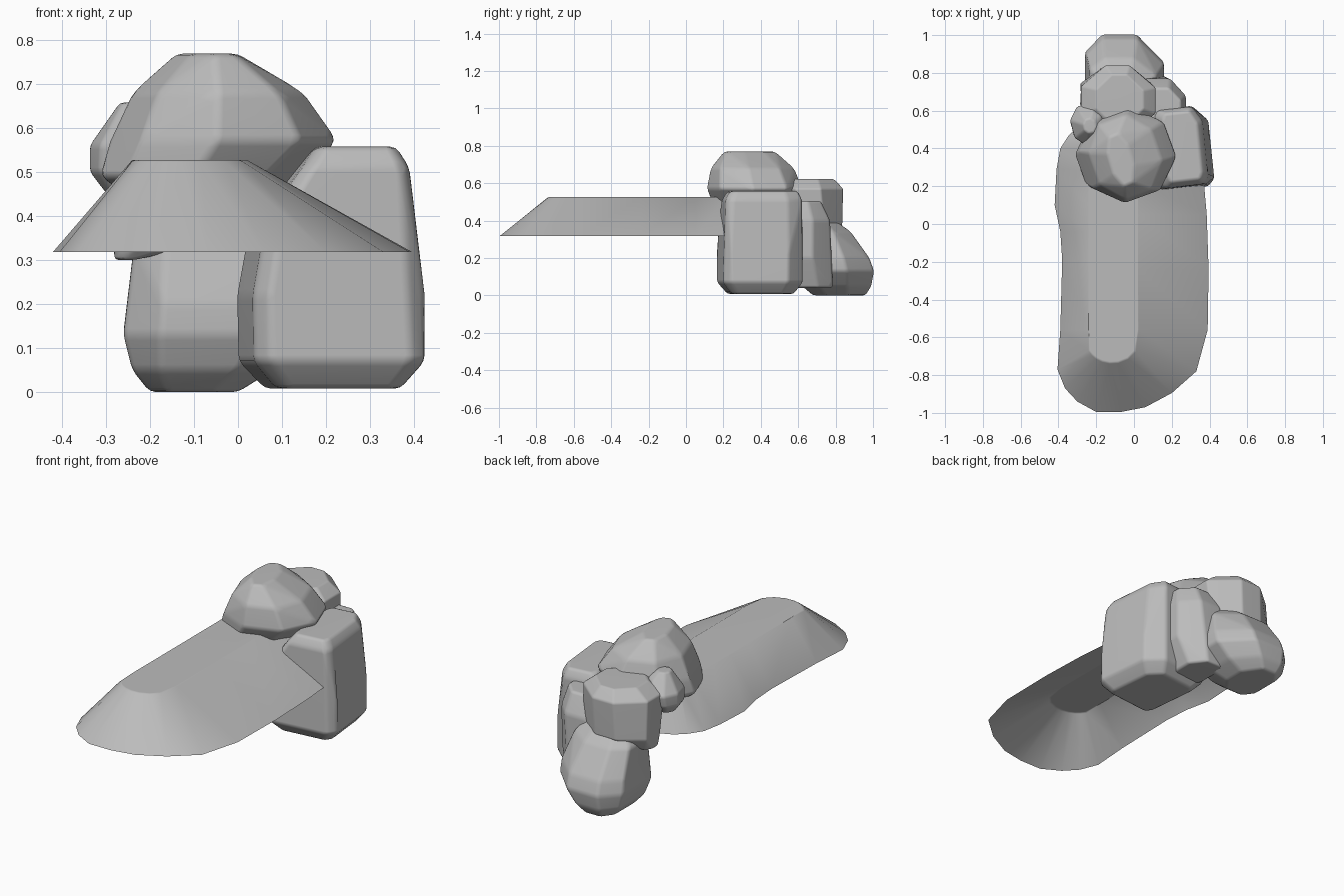
import bpy, bmesh, math
from mathutils import Vector, Matrix

cube = bpy.data.objects.get("Cube")
if cube:
    bpy.data.objects.remove(cube, do_unlink=True)


def make_material(name, color):
    mat = bpy.data.materials.new(name)
    mat.use_nodes = True
    mat.diffuse_color = color
    for node in mat.node_tree.nodes:
        if node.type == 'BSDF_PRINCIPLED':
            node.inputs["Base Color"].default_value = color
            node.inputs["Roughness"].default_value = 0.8
    return mat


GREY = make_material("stone_grey", (0.5, 0.5, 0.5, 1.0))


def finish(bm, name):
    """Turn a bmesh into a smooth shaded object whose broad planes stay flat."""
    bmesh.ops.recalc_face_normals(bm, faces=bm.faces)
    for face in bm.faces:
        face.smooth = True
    mesh = bpy.data.meshes.new(name)
    bm.to_mesh(mesh)
    bm.free()
    mesh.set_sharp_from_angle(angle=math.radians(60))
    mesh.materials.append(GREY)
    obj = bpy.data.objects.new(name, mesh)
    bpy.context.scene.collection.objects.link(obj)
    obj.modifiers.new("flat_planes", 'WEIGHTED_NORMAL').keep_sharp = True


def outline(x0, x1, y0, y1, cuts, yaw):
    """Corner-cut rectangle, turned by yaw and fitted to its bounds."""
    turn = Matrix.Rotation(math.radians(yaw), 2)
    half = Vector(((x1 - x0) / 2, (y1 - y0) / 2))
    corners = [(-1, -1), (1, -1), (1, 1), (-1, 1)]
    points = []
    for (sx, sy), cut in zip(corners, cuts):
        for px, py in ((sx, sy * (1 - 2 * cut)), (sx * (1 - 2 * cut), sy)):
            points.append(turn @ Vector((px * half.x, py * half.y)))
    fit_x = half.x / max(abs(p.x) for p in points)
    fit_y = half.y / max(abs(p.y) for p in points)
    return [((x0 + x1) / 2 + p.x * fit_x, (y0 + y1) / 2 + p.y * fit_y) for p in points]


def rock(name, levels, cuts, yaw=0, bevel=0.014):
    """Softly beveled hull of stacked outlines (z, x0, x1, y0, y1).
    Cuts go front right, front left, back left, back right."""
    bm = bmesh.new()
    for z, *bounds in levels:
        for x, y in outline(*bounds, cuts, yaw):
            bm.verts.new((x, y, z))
    hull = bmesh.ops.convex_hull(bm, input=bm.verts)
    loose = {g for g in hull["geom_interior"] + hull["geom_unused"]
             if isinstance(g, bmesh.types.BMVert)}
    bmesh.ops.delete(bm, geom=list(loose), context='VERTS')
    # Merge nearly flat facets into broad planes
    bmesh.ops.dissolve_limit(bm, angle_limit=math.radians(9), verts=bm.verts, edges=bm.edges)
    bmesh.ops.bevel(bm, geom=bm.edges[:], offset=bevel, segments=2,
                    profile=0.5, affect='EDGES', clamp_overlap=True)
    finish(bm, name)


# Ground mound: open shell sloping from a flat crest to a wide rim
RIM = [(-0.1, 0.57), (-0.2, 0.56), (-0.29, 0.52), (-0.345, 0.47), (-0.39, 0.4),
       (-0.41, 0.29), (-0.42, 0.1), (-0.39, -0.04), (-0.38, -0.19), (-0.39, -0.56),
       (-0.405, -0.77), (-0.365, -0.87), (-0.3, -0.94), (-0.2, -0.995), (-0.07, -0.995),
       (0.06, -0.97), (0.2, -0.895), (0.33, -0.78), (0.39, -0.56), (0.395, -0.24),
       (0.385, 0.05), (0.37, 0.22), (0.36, 0.45)]


def crest_point(x, y):
    if y > 0.42:
        return (max(-0.23, min(0.02, x + 0.1)), y - 0.07, 0.527)
    if y > -0.6:
        return (-0.24 if x < 0 else 0.02, y, 0.527)
    d = Vector(((x + 0.03) / 0.4, (y + 0.6) / 0.39)).normalized()
    return (-0.115 + 0.135 * d.x, -0.62 + 0.115 * d.y, 0.527)


bm = bmesh.new()
rim = [bm.verts.new((x, y, 0.318)) for x, y in RIM]
crest = [bm.verts.new(crest_point(x, y)) for x, y in RIM]
for i in range(len(RIM) - 1):
    bm.faces.new((rim[i], rim[i + 1], crest[i + 1], crest[i]))
top = bm.faces.new(crest)
bmesh.ops.bevel(bm, geom=[e for e in top.edges if len(e.link_faces) == 2], offset=0.012,
                segments=2, profile=0.5, affect='EDGES', clamp_overlap=True)
finish(bm, "ground_mound")

# Boulder pile at the back of the mound
rock("block_boulder", [
    (0.008, 0.06, 0.37, 0.22, 0.58), (0.07, 0.0, 0.425, 0.165, 0.63),
    (0.22, -0.003, 0.425, 0.16, 0.635), (0.4, 0.03, 0.402, 0.175, 0.635),
    (0.51, 0.11, 0.39, 0.19, 0.625), (0.557, 0.15, 0.36, 0.22, 0.6)],
    (0.09, 0.09, 0.2, 0.09), yaw=6)

rock("top_boulder", [
    (0.42, -0.22, 0.06, 0.24, 0.5), (0.49, -0.315, 0.14, 0.14, 0.58),
    (0.57, -0.295, 0.228, 0.11, 0.625), (0.68, -0.24, 0.15, 0.13, 0.58),
    (0.768, -0.14, 0.0, 0.2, 0.48)], (0.29, 0.29, 0.29, 0.29), yaw=20)

rock("upper_back_boulder", [
    (0.3, -0.28, -0.22, 0.62, 0.72), (0.37, -0.285, 0.1, 0.56, 0.835),
    (0.57, -0.28, 0.115, 0.5, 0.84), (0.622, -0.2, 0.05, 0.55, 0.79)],
    (0.25, 0.25, 0.35, 0.33))

rock("wedge_boulder", [
    (0.04, 0.04, 0.22, 0.55, 0.785), (0.2, 0.03, 0.275, 0.5, 0.77),
    (0.4, 0.03, 0.275, 0.5, 0.77), (0.505, 0.06, 0.25, 0.52, 0.72)],
    (0.15, 0.15, 0.34, 0.12))

rock("low_back_boulder", [
    (0.0, -0.2, 0.0, 0.68, 0.96), (0.05, -0.24, 0.08, 0.62, 0.99),
    (0.13, -0.26, 0.158, 0.58, 1.005), (0.2, -0.255, 0.158, 0.58, 0.98),
    (0.34, -0.235, 0.12, 0.61, 0.88), (0.42, -0.15, 0.05, 0.66, 0.77)],
    (0.2, 0.25, 0.34, 0.22))

rock("small_boulder", [
    (0.45, -0.3, -0.2, 0.47, 0.58), (0.5, -0.338, -0.15, 0.42, 0.63),
    (0.56, -0.338, -0.13, 0.41, 0.645), (0.62, -0.3, -0.16, 0.45, 0.6),
    (0.657, -0.27, -0.2, 0.48, 0.56)], (0.28, 0.28, 0.28, 0.28), yaw=15, bevel=0.01)
